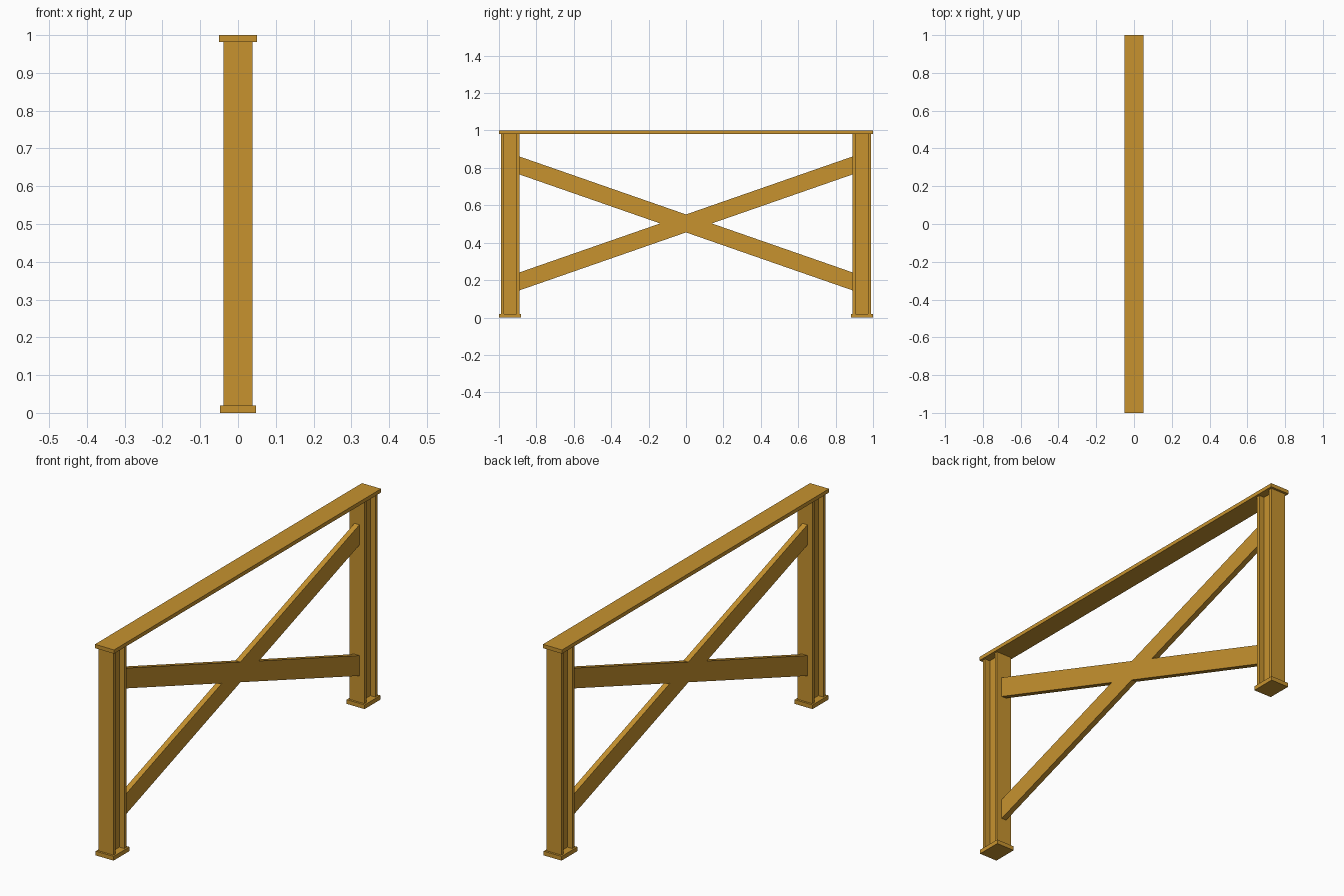
import bpy, bmesh
from mathutils import Vector

if "Cube" in bpy.data.objects:
    bpy.data.objects.remove(bpy.data.objects["Cube"])

mat = bpy.data.materials.new("ochre_steel")
mat.diffuse_color = (0.57, 0.29, 0.028, 1)
mat.use_nodes = True
mat.node_tree.nodes["Principled BSDF"].inputs["Base Color"].default_value = mat.diffuse_color


def prism(name, points, extrude):
    """Extrude a flat polygon along a vector."""
    bm = bmesh.new()
    face = bm.faces.new([bm.verts.new(p) for p in points])
    new = bmesh.ops.extrude_face_region(bm, geom=[face], use_keep_orig=True)
    verts = [g for g in new["geom"] if isinstance(g, bmesh.types.BMVert)]
    bmesh.ops.translate(bm, verts=verts, vec=Vector(extrude))
    bmesh.ops.recalc_face_normals(bm, faces=bm.faces)
    mesh = bpy.data.meshes.new(name)
    bm.to_mesh(mesh)
    bm.free()
    mesh.materials.append(mat)
    obj = bpy.data.objects.new(name, mesh)
    bpy.context.collection.objects.link(obj)
    return obj


def plate(name, hx, y0, y1, z0, z1):
    return prism(name, [(-hx, y0, z0), (hx, y0, z0), (hx, y1, z0), (-hx, y1, z0)],
                 (0, 0, z1 - z0))


# Top rail
plate("top_rail", 0.05, -1, 1, 0.982, 1)

# H-section posts with base plates
W, D, T, WEB = 0.039, 0.049, 0.016, 0.013
quarter = [(W, D), (W, D - T), (WEB, D - T)]
section = (quarter + [(x, -y) for x, y in reversed(quarter)]
           + [(-x, -y) for x, y in quarter] + [(-x, y) for x, y in reversed(quarter)])
for side, label in ((-1, "front"), (1, "back")):
    c = side * 0.94
    prism(label + "_post", [(x, c + y, 0.02) for x, y in section], (0, 0, 0.962))
    plate(label + "_base_plate", 0.047, c - 0.059, c + 0.059, 0, 0.02)

# Cross brace as one X-shaped profile, ends cut flush with the posts
E, S, H, X = 0.891, 0.348, 0.048, 0.013
up, lo = E * S + H, E * S - H
outline = [(0, H), (E, up), (E, lo), (H / S, 0), (E, -lo), (E, -up),
           (0, -H), (-E, -up), (-E, -lo), (-H / S, 0), (-E, lo), (-E, up)]
prism("cross_brace", [(-X, y, 0.503 + z) for y, z in outline], (2 * X, 0, 0))
